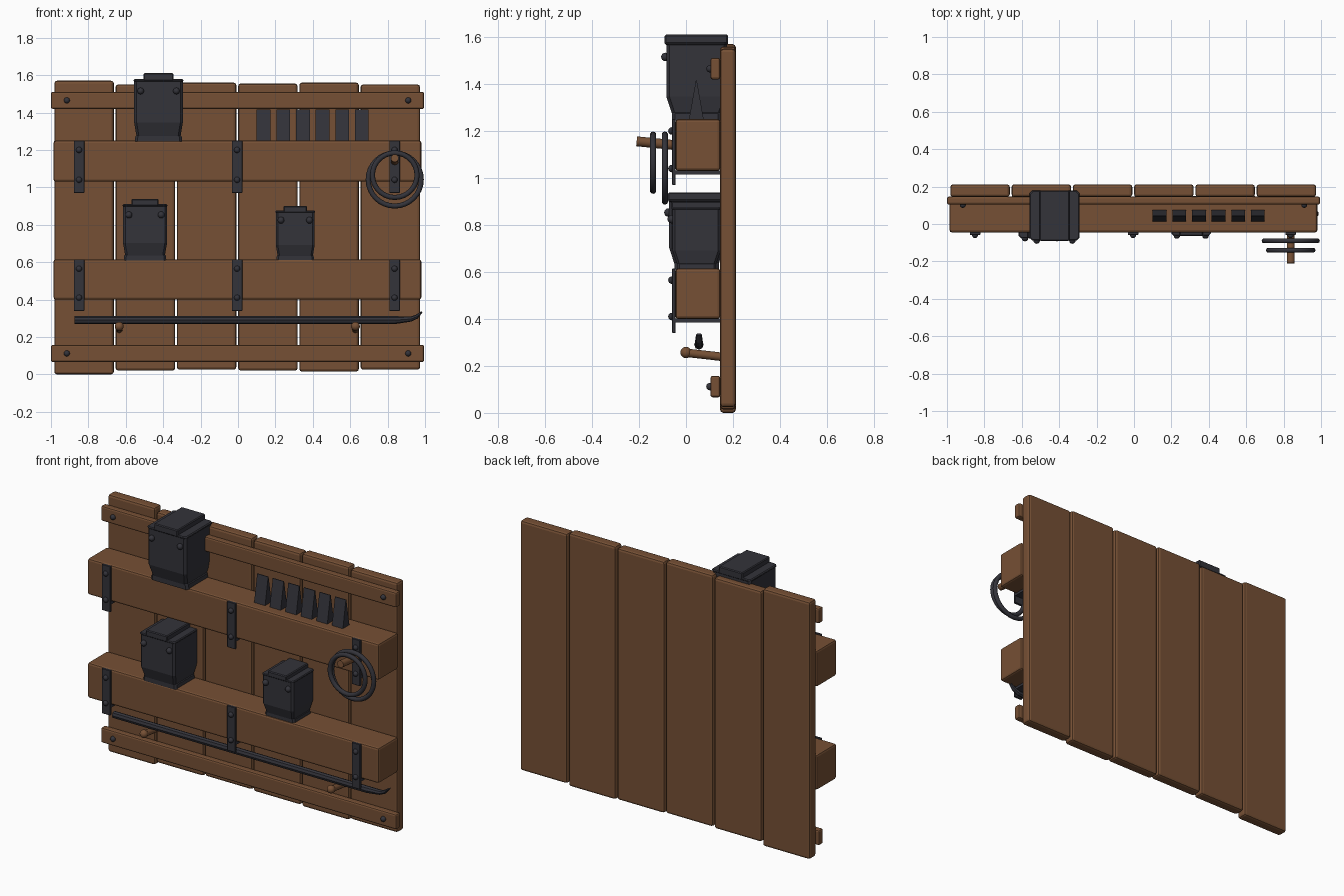
import bpy
import bmesh
import math
from mathutils import Vector

cube = bpy.data.objects.get("Cube")
if cube:
    bpy.data.objects.remove(cube, do_unlink=True)


def material(name, rgb):
    mat = bpy.data.materials.new(name)
    mat.use_nodes = True
    mat.diffuse_color = (*rgb, 1)
    mat.node_tree.nodes["Principled BSDF"].inputs["Base Color"].default_value = (*rgb, 1)
    return mat


WOOD = material("brown wood", (0.18, 0.08, 0.035))
IRON = material("dark iron", (0.033, 0.033, 0.042))


def finish(bm, name, mat, bevel=0, segments=1):
    bmesh.ops.recalc_face_normals(bm, faces=bm.faces)
    mesh = bpy.data.meshes.new(name)
    bm.to_mesh(mesh)
    bm.free()
    mesh.materials.append(mat)
    obj = bpy.data.objects.new(name, mesh)
    bpy.context.collection.objects.link(obj)
    if bevel:
        mod = obj.modifiers.new("edge", "BEVEL")
        mod.width, mod.segments = bevel, segments
    return obj


def smooth(obj):
    bpy.ops.object.select_all(action="DESELECT")
    obj.select_set(True)
    bpy.context.view_layer.objects.active = obj
    bpy.ops.object.shade_smooth_by_angle(angle=math.radians(40))


def box(name, mat, x, y, z, bevel=0.0, segments=2):
    """Box from three (low, high) ranges."""
    bm = bmesh.new()
    bmesh.ops.create_cube(bm, size=1)
    for v in bm.verts:
        v.co = [r[0] if c < 0 else r[1] for c, r in zip(v.co, (x, y, z))]
    return finish(bm, name, mat, bevel, segments)


def loft(name, mat, rings, bevel=0):
    """Skin a list of equal point rings and cap both ends."""
    bm = bmesh.new()
    loops = [[bm.verts.new(p) for p in ring] for ring in rings]
    n = len(loops[0])
    for a, b in zip(loops, loops[1:]):
        for i in range(n):
            j = (i + 1) % n
            bm.faces.new((a[i], a[j], b[j], b[i]))
    bm.faces.new(loops[0])
    bm.faces.new(loops[-1])
    return finish(bm, name, mat, bevel)


def rod(name, mat, start, end, radius, sides=12):
    a, b = Vector(start), Vector(end)
    turn = (b - a).to_track_quat("Z", "Y")
    circle = [turn @ Vector((math.cos(t), math.sin(t), 0)) * radius
              for t in (math.tau * i / sides for i in range(sides))]
    obj = loft(name, mat, [[a + c for c in circle], [b + c for c in circle]])
    smooth(obj)
    return obj


def ball(name, mat, centre, radius, squash=1.0):
    bm = bmesh.new()
    bmesh.ops.create_uvsphere(bm, u_segments=12, v_segments=8, radius=radius)
    for v in bm.verts:
        v.co.y *= squash
        v.co += Vector(centre)
    smooth(finish(bm, name, mat))


# Back wall planks, slightly uneven in height
heights = [(0, 1.57), (0.02, 1.55), (0.025, 1.56), (0.02, 1.555), (0.015, 1.56), (0.025, 1.55)]
for i, z in enumerate(heights):
    x = -0.982 + i * 0.3275
    box("back_plank", WOOD, (x, x + 0.318), (0.145, 0.212), z, 0.014)

# Battens across the top and bottom
for z in (0.112, 1.465):
    box("batten", WOOD, (-1, 0.995), (0.104, 0.146), (z - 0.046, z + 0.046), 0.01)
    for x in (-0.915, 0.91):
        ball("batten_screw", IRON, (x, 0.102, z), 0.016)

# Shelf beams with iron straps
for low, high in ((0.4, 0.615), (1.03, 1.25)):
    box("shelf_beam", WOOD, (-0.986, 0.98), (-0.045, 0.146), (low, high), 0.012)
    for x in (-0.85, -0.005, 0.837):
        span = (x - 0.028, x + 0.028)
        box("strap_front", IRON, span, (-0.059, -0.044), (low - 0.06, high), 0.002, 1)
        box("strap_under", IRON, span, (-0.052, 0.146), (low - 0.015, low + 0.002))
        for z in (low + 0.01, high - 0.05):
            ball("strap_bolt", IRON, (x, -0.06, z), 0.016)


# Iron canisters
def canister(x, base, r, top):
    y = 0.045
    h = top - base
    profile = [(0, 0.95, 0.79), (0.08, 0.93, 0.79), (0.09, 0.89, 0.8), (0.28, 0.98, 0.97),
               (0.88, 0.98, 0.97), (0.89, 1.0, 1.0), (0.9, 1.0, 1.0), (0.915, 0.96, 0.97)]
    rings = []
    for t, fx, fy in profile:
        a, b, c = r * fx, r * fy, r * 0.1
        rings.append([(x + sx * (a - dx), y + sy * (b - dy), base + h * t)
                      for sx, sy, dx, dy in ((1, 1, c, 0), (1, 1, 0, c), (1, -1, 0, c), (1, -1, c, 0),
                                             (-1, -1, c, 0), (-1, -1, 0, c), (-1, 1, 0, c), (-1, 1, c, 0))])
    loft("canister_body", IRON, rings)
    box("canister_lid", IRON, (x - 0.6 * r, x + 0.6 * r), (y - r * 1.02, y + r * 1.0),
        (base + h * 0.885, top), 0.005, 1)
    for s in (-1, 1):
        ball("canister_bolt", IRON, (x + s * 0.72 * r, y - r, base + h * 0.74), 0.018)


canister(-0.425, 1.245, 0.133, 1.61)
canister(-0.497, 0.61, 0.12, 0.938)
canister(0.306, 0.61, 0.106, 0.9)

# Row of wedges on the upper shelf
for i in range(6):
    x = 0.1 + i * 0.105
    rings = [[(px, 0.012, 1.245), (px, 0.076, 1.245), (px, 0.046, 1.415), (px, 0.042, 1.415)]
             for px in (x, x + 0.074)]
    loft("wedge", IRON, rings)

# Pry bar: hexagonal shaft, tapering into a flat upturned tip
stations = [(-0.875, 0.29, 0.02, 0.021), (0.84, 0.29, 0.02, 0.021), (0.925, 0.296, 0.018, 0.014),
            (0.955, 0.308, 0.016, 0.01), (0.984, 0.334, 0.012, 0.004)]
bar = []
for x, z, ry, rz in stations:
    lean = 0.5 if x > 0.95 else 0
    bar.append([(x - lean * rz * math.sin(t), 0.055 + ry * math.cos(t), z + rz * math.sin(t))
                for t in (math.tau * i / 8 for i in range(8))])
loft("pry_bar", IRON, bar)

# Knobbed pegs holding the bar
for x in (-0.635, 0.628):
    rod("bar_peg", WOOD, (x, 0.15, 0.239), (x, 0, 0.256), 0.018)
    ball("bar_peg_knob", WOOD, (x, 0, 0.257), 0.024)

# Coil of two rings hanging on a peg
rod("coil_peg", WOOD, (0.838, -0.03, 1.138), (0.838, -0.21, 1.156), 0.021)
for y, z, radius in ((-0.14, 1.065, 0.119), (-0.09, 1.042, 0.142)):
    bpy.ops.mesh.primitive_torus_add(location=(0.838, y, z), rotation=(math.pi / 2, 0, 0),
                                     major_radius=radius, minor_radius=0.0135,
                                     major_segments=32, minor_segments=10)
    ring = bpy.context.object
    ring.name = "coil_ring"
    ring.data.materials.append(IRON)
    smooth(ring)
